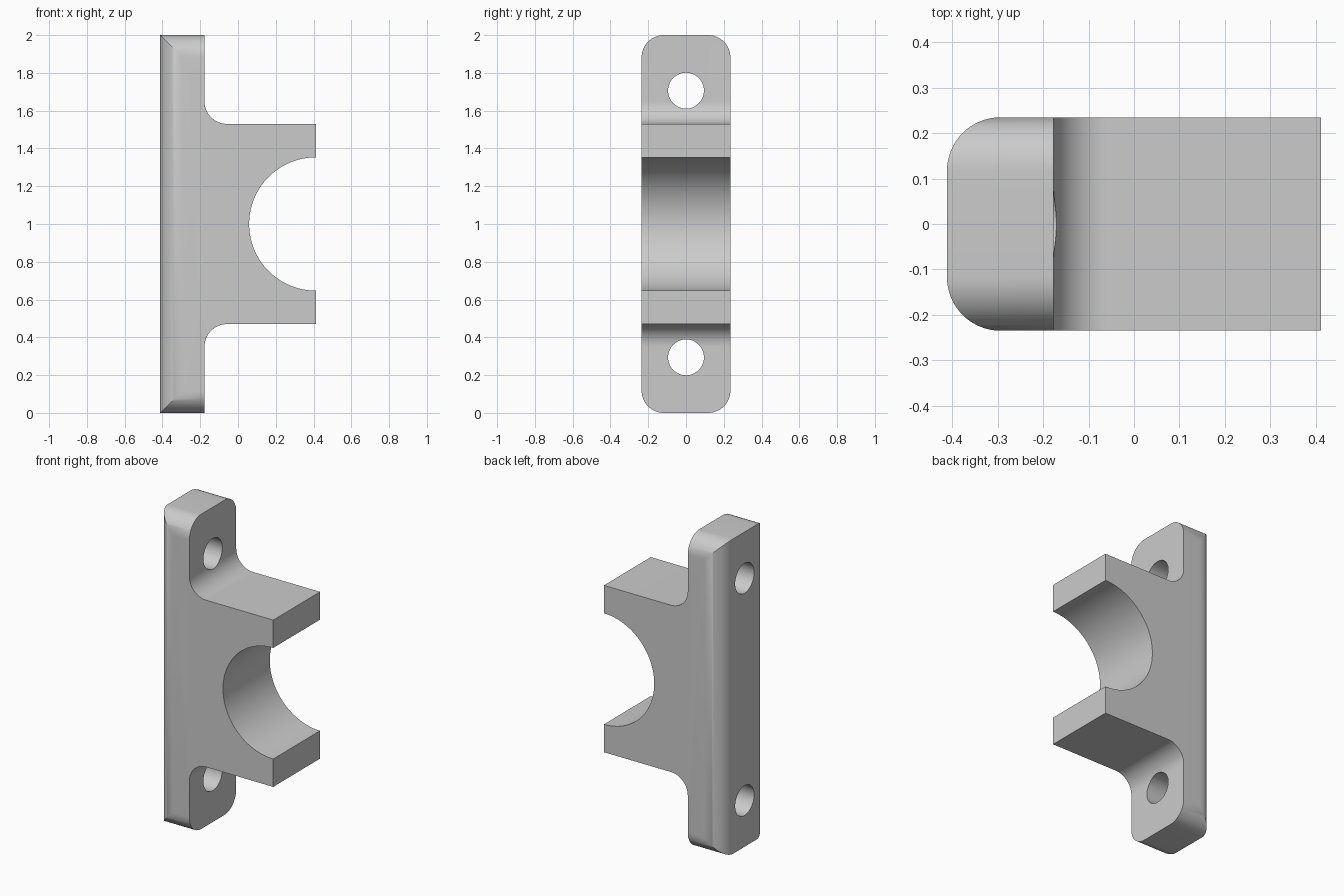
import bpy, bmesh
from math import sin, cos, pi
from mathutils import Matrix

if "Cube" in bpy.data.objects:
    bpy.data.objects.remove(bpy.data.objects["Cube"], do_unlink=True)

BACK, FRONT, PLATE = -0.412, 0.412, -0.177   # x extents and plate face
HALF_W, HALF_H = 0.235, 1.0                  # half depth and half height
ARM, CRADLE, FILLET = 0.53, 0.353, 0.118     # arm half height and radii
HOLE_R, HOLE_OFFSET = 0.095, 0.706

grey = bpy.data.materials.new("light grey")
grey.use_nodes = True
colour = (0.6, 0.6, 0.6, 1)
grey.diffuse_color = colour
grey.node_tree.nodes["Principled BSDF"].inputs["Base Color"].default_value = colour


def arc(cx, cz, r, start, end, steps):
    """Points on an arc in the x-z plane."""
    angles = [start + (end - start) * i / steps for i in range(steps + 1)]
    return [(cx + r * cos(a), cz + r * sin(a)) for a in angles]


def make_object(name, bm):
    bmesh.ops.recalc_face_normals(bm, faces=bm.faces)
    mesh = bpy.data.meshes.new(name)
    bm.to_mesh(mesh)
    bm.free()
    mesh.materials.append(grey)
    obj = bpy.data.objects.new(name, mesh)
    bpy.context.collection.objects.link(obj)
    return obj


# Side profile: mounting plate, filleted arms and half-round cradle
upper = [(BACK, HALF_H), (PLATE, HALF_H)]
upper += arc(PLATE + FILLET, ARM + FILLET, FILLET, pi, 1.5 * pi, 16)
upper += [(FRONT, ARM)]
cradle = arc(FRONT, 0, CRADLE, pi / 2, 1.5 * pi, 64)
lower = [(x, -z) for x, z in reversed(upper)]

bm = bmesh.new()
profile = bm.faces.new([bm.verts.new((x, -HALF_W, z + HALF_H))
                        for x, z in upper + cradle + lower])
sweep = bmesh.ops.extrude_face_region(bm, geom=[profile])
bmesh.ops.translate(bm, vec=(0, 2 * HALF_W, 0),
                    verts=[v for v in sweep["geom"] if isinstance(v, bmesh.types.BMVert)])

# Rounded plate corners
corners = [e for e in bm.edges
           if all(abs(abs(v.co.z - HALF_H) - HALF_H) < 1e-4 for v in e.verts)
           and abs(e.verts[0].co.y - e.verts[1].co.y) < 1e-4]
bmesh.ops.bevel(bm, geom=corners, offset=FILLET, offset_type='OFFSET',
                segments=16, profile=0.5, affect='EDGES')
bracket = make_object("cradle_bracket", bm)

# Screw holes through the plate
bm = bmesh.new()
for side in (-1, 1):
    place = (Matrix.Translation((BACK / 2 + PLATE / 2, 0, HALF_H + side * HOLE_OFFSET))
             @ Matrix.Rotation(pi / 2, 4, 'Y'))
    bmesh.ops.create_cone(bm, cap_ends=True, segments=48, radius1=HOLE_R,
                          radius2=HOLE_R, depth=0.6, matrix=place)
cutter = make_object("screw_hole_cutter", bm)
cutter.hide_render = True

cut = bracket.modifiers.new("screw holes", 'BOOLEAN')
cut.object = cutter
cut.solver = 'EXACT'
bpy.ops.object.select_all(action='DESELECT')
bpy.context.view_layer.objects.active = bracket
bracket.select_set(True)
bpy.ops.object.modifier_apply(modifier=cut.name)
bpy.data.objects.remove(cutter, do_unlink=True)
bpy.ops.object.shade_smooth_by_angle(angle=pi / 6)
